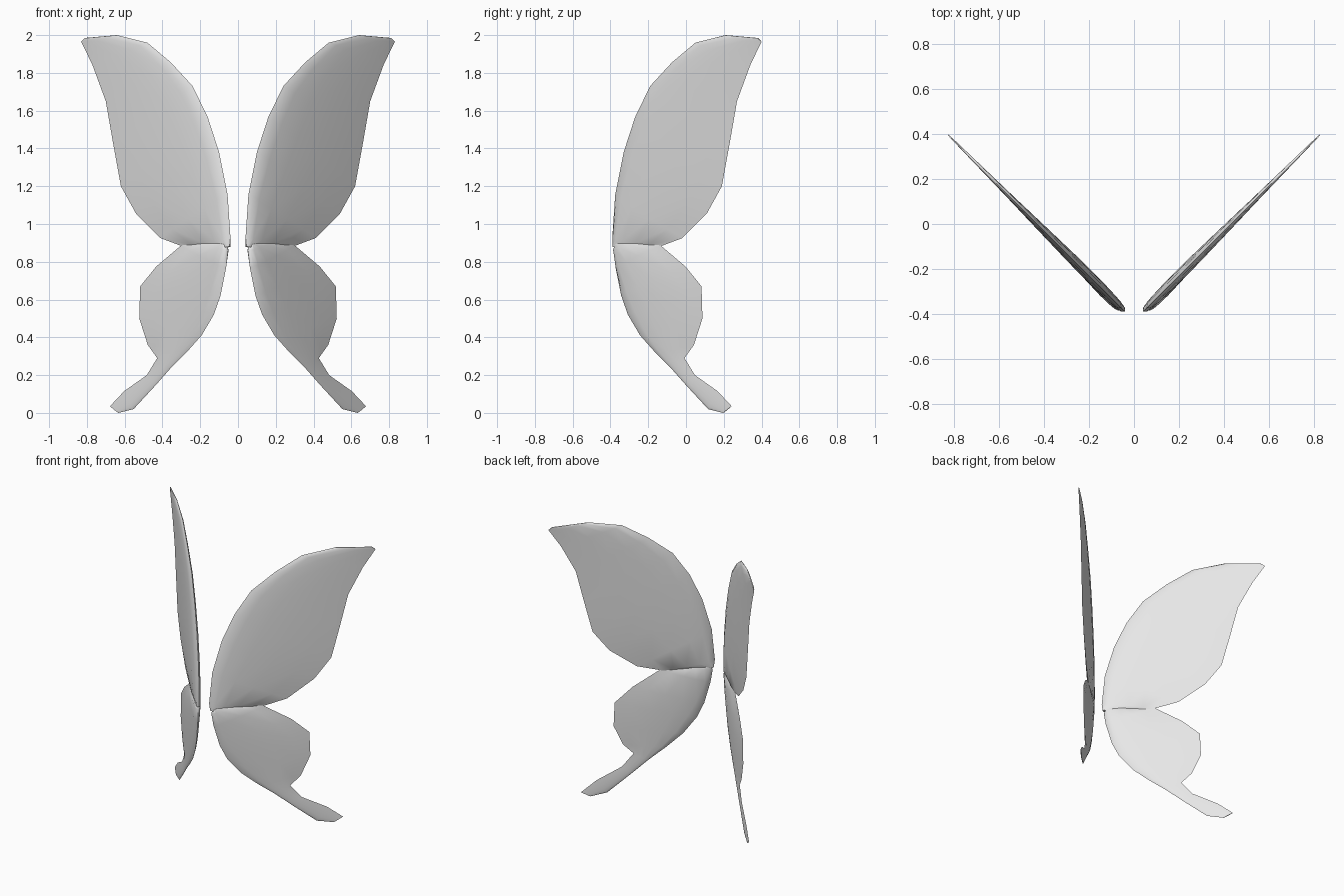
import bpy, bmesh, math

if "Cube" in bpy.data.objects:
    bpy.data.objects.remove(bpy.data.objects["Cube"])

grey = bpy.data.materials.new("pale_grey")
grey.diffuse_color = (0.8, 0.8, 0.8, 1)
grey.use_nodes = True
grey.node_tree.nodes["Principled BSDF"].inputs["Base Color"].default_value = grey.diffuse_color

# cross-section from inner edge to outer edge: (fraction across, relative thickness)
SECTION = [(0.04, 0.55), (0.12, 0.85), (0.3, 1.0), (0.55, 0.8), (0.8, 0.45)]


def wing(name, side, stations, shift):
    """Loft a thin lens section through stations (inner x, z, outer x, z, half thickness)."""
    bm = bmesh.new()

    def vert(x, z, off):
        # wing plane swept back at 45 degrees; off is measured along its normal
        d = (off + shift) * math.sqrt(0.5)
        return bm.verts.new((side * (x + d), x - 0.43 - d, z))

    rings = []
    for ix, iz, ox, oz, half in stations:
        def at(t, h):
            return vert(ix + (ox - ix) * t, iz + (oz - iz) * t, h * half)
        ring = [at(0, 0)]
        ring += [at(t, h) for t, h in SECTION]
        ring.append(at(1, 0))
        ring += [at(t, -h) for t, h in reversed(SECTION)]
        rings.append(ring)
    n = len(rings[0])
    for a, b in zip(rings, rings[1:]):
        for i in range(n):
            j = (i + 1) % n
            bm.faces.new((a[i], a[j], b[j], b[i]))
    bm.faces.new(rings[0])
    bm.faces.new(rings[-1])
    bmesh.ops.recalc_face_normals(bm, faces=bm.faces)
    mesh = bpy.data.meshes.new(name)
    bm.to_mesh(mesh)
    bm.free()
    mesh.materials.append(grey)
    ob = bpy.data.objects.new(name, mesh)
    bpy.context.collection.objects.link(ob)
    bpy.ops.object.select_all(action='DESELECT')
    ob.select_set(True)
    bpy.context.view_layer.objects.active = ob
    bpy.ops.object.shade_smooth_by_angle(angle=math.radians(60))


# upper wing, root to tip
UPPER = [
    (0.045, 0.88, 0.08, 0.872, 0.014),
    (0.04, 0.93, 0.29, 0.88, 0.021),
    (0.055, 1.155, 0.41, 0.925, 0.024),
    (0.10, 1.38, 0.54, 1.055, 0.024),
    (0.16, 1.565, 0.62, 1.20, 0.022),
    (0.24, 1.73, 0.66, 1.42, 0.019),
    (0.355, 1.855, 0.70, 1.65, 0.015),
    (0.48, 1.96, 0.77, 1.84, 0.011),
    (0.64, 2.0, 0.82, 1.945, 0.007),
    (0.81, 1.985, 0.83, 1.965, 0.003),
]
# lower wing, root to tail
LOWER = [
    (0.06, 0.89, 0.10, 0.905, 0.015),
    (0.05, 0.86, 0.20, 0.91, 0.023),
    (0.06, 0.77, 0.30, 0.885, 0.024),
    (0.09, 0.62, 0.43, 0.775, 0.021),
    (0.125, 0.52, 0.515, 0.67, 0.018),
    (0.19, 0.41, 0.52, 0.50, 0.013),
    (0.27, 0.32, 0.475, 0.36, 0.009),
    (0.355, 0.235, 0.425, 0.29, 0.007),
    (0.43, 0.15, 0.48, 0.20, 0.005),
    (0.55, 0.02, 0.60, 0.115, 0.004),
    (0.63, 0.0, 0.675, 0.035, 0.003),
]

for label, side in (("right", 1), ("left", -1)):
    wing(label + "_upper_wing", side, UPPER, 0.0)
    wing(label + "_lower_wing", side, LOWER, 0.004)
